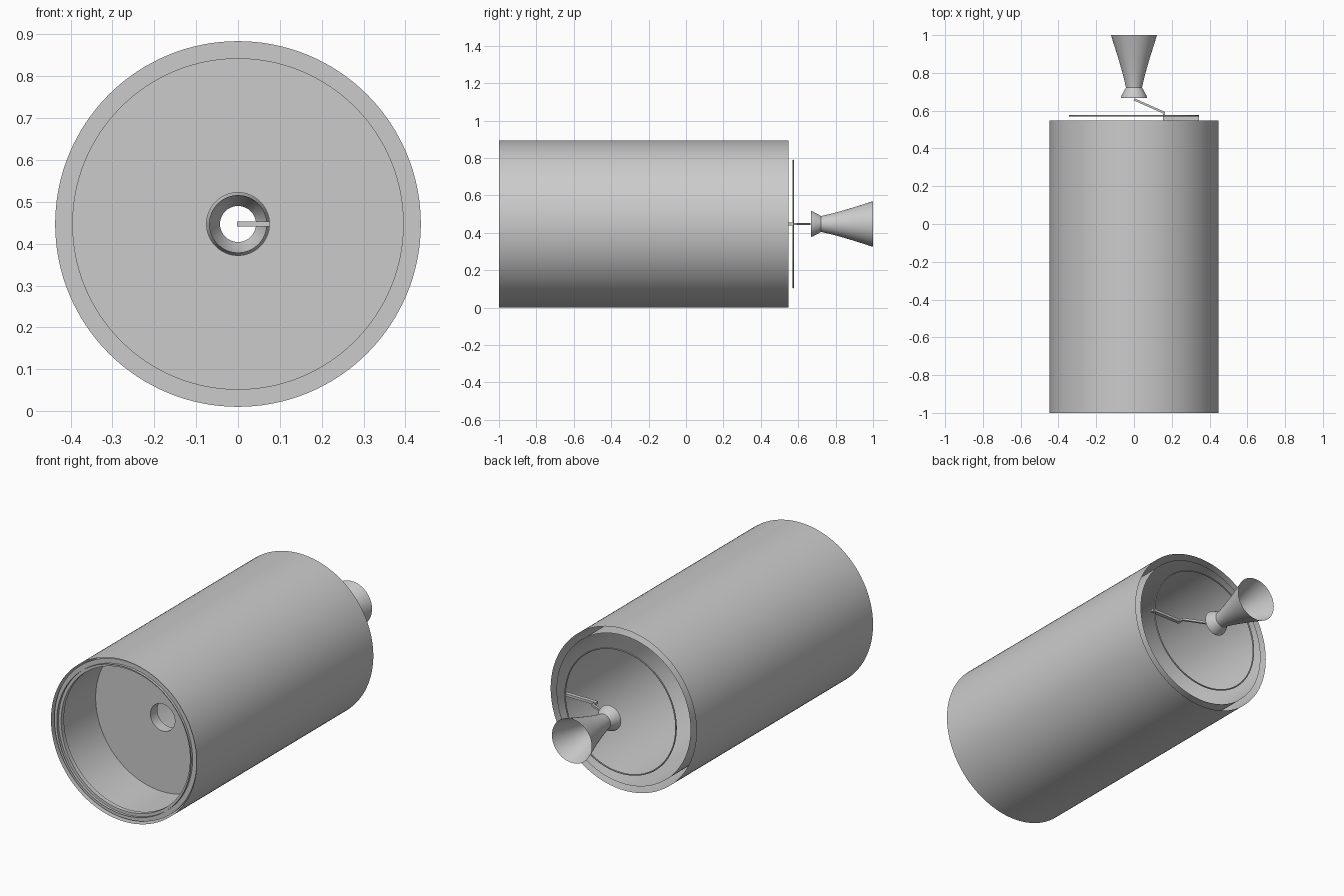
import bpy, bmesh, math
from mathutils import Vector

if "Cube" in bpy.data.objects:
    bpy.data.objects.remove(bpy.data.objects["Cube"])

CZ = 0.447   # height of the tube axis


def finish(name, bm, smooth=True):
    bmesh.ops.recalc_face_normals(bm, faces=bm.faces)
    me = bpy.data.meshes.new(name)
    bm.to_mesh(me)
    bm.free()
    ob = bpy.data.objects.new(name, me)
    bpy.context.collection.objects.link(ob)
    if smooth:
        bpy.ops.object.select_all(action='DESELECT')
        ob.select_set(True)
        bpy.context.view_layer.objects.active = ob
        bpy.ops.object.shade_smooth_by_angle(angle=math.radians(30))
    return ob


def lathe(name, profile, closed=False, n=128):
    """Revolve (radius, y) points around the tube axis."""
    bm = bmesh.new()
    rings = []
    for r, y in profile:
        rings.append([bm.verts.new((r * math.cos(2 * math.pi * i / n), y,
                                    CZ + r * math.sin(2 * math.pi * i / n)))
                      for i in range(n)])
    pairs = list(zip(rings, rings[1:]))
    if closed:
        pairs.append((rings[-1], rings[0]))
    for a, b in pairs:
        for i in range(n):
            j = (i + 1) % n
            bm.faces.new((a[i], a[j], b[j], b[i]))
    return finish(name, bm)


def bar(name, path, w, h):
    """Rectangular bar following (x, y) points at axis height."""
    bm = bmesh.new()
    pts = [Vector((x, y, CZ)) for x, y in path]
    up = Vector((0, 0, h / 2))
    for a, b in zip(pts, pts[1:]):
        d = (b - a).normalized()
        s = Vector((-d.y, d.x, 0)) * w / 2
        v = [bm.verts.new(p + i * s + k * up) for p in (a, b)
             for i, k in ((-1, -1), (1, -1), (1, 1), (-1, 1))]
        bm.faces.new(v[:4])
        bm.faces.new(v[4:])
        for i in range(4):
            j = (i + 1) % 4
            bm.faces.new((v[i], v[j], v[4 + j], v[4 + i]))
    return finish(name, bm, False)


# Double-walled tube, open at both ends
lathe("outer_tube", [(0.447, -1.0), (0.447, 0.547)])
lathe("inner_tube", [(0.411, -1.0), (0.411, 0.547)])

# Retaining ring just inside the front opening
lathe("front_ring", [(0.395, -0.985), (0.437, -0.985), (0.437, -0.96), (0.395, -0.96)], True)

# Thick disc with a central hole, slightly dished towards the back
lathe("pierced_disc", [(0.075, -0.66), (0.437, -0.66), (0.437, -0.57),
                       (0.3, -0.585), (0.16, -0.595), (0.075, -0.6)], True)

# Thin wire hoop behind the tube
lathe("wire_hoop", [(0.34 + 0.004 * math.cos(t * math.pi / 4),
                     0.573 + 0.004 * math.sin(t * math.pi / 4)) for t in range(8)], True)

# Cranked support arm
bar("arm_base", [(0.345, 0.56), (0.155, 0.56)], 0.022, 0.014)
bar("arm_crank", [(0.159, 0.55), (0.159, 0.592)], 0.010, 0.012)
bar("arm_tip", [(0.162, 0.588), (0.0, 0.66)], 0.012, 0.012)

# Flared horn with a narrow throat
lathe("horn", [(0.069, 0.667), (0.067, 0.678), (0.043, 0.722), (0.044, 0.73),
               (0.061, 0.80), (0.084, 0.88), (0.103, 0.94), (0.122, 1.0)], n=64)
